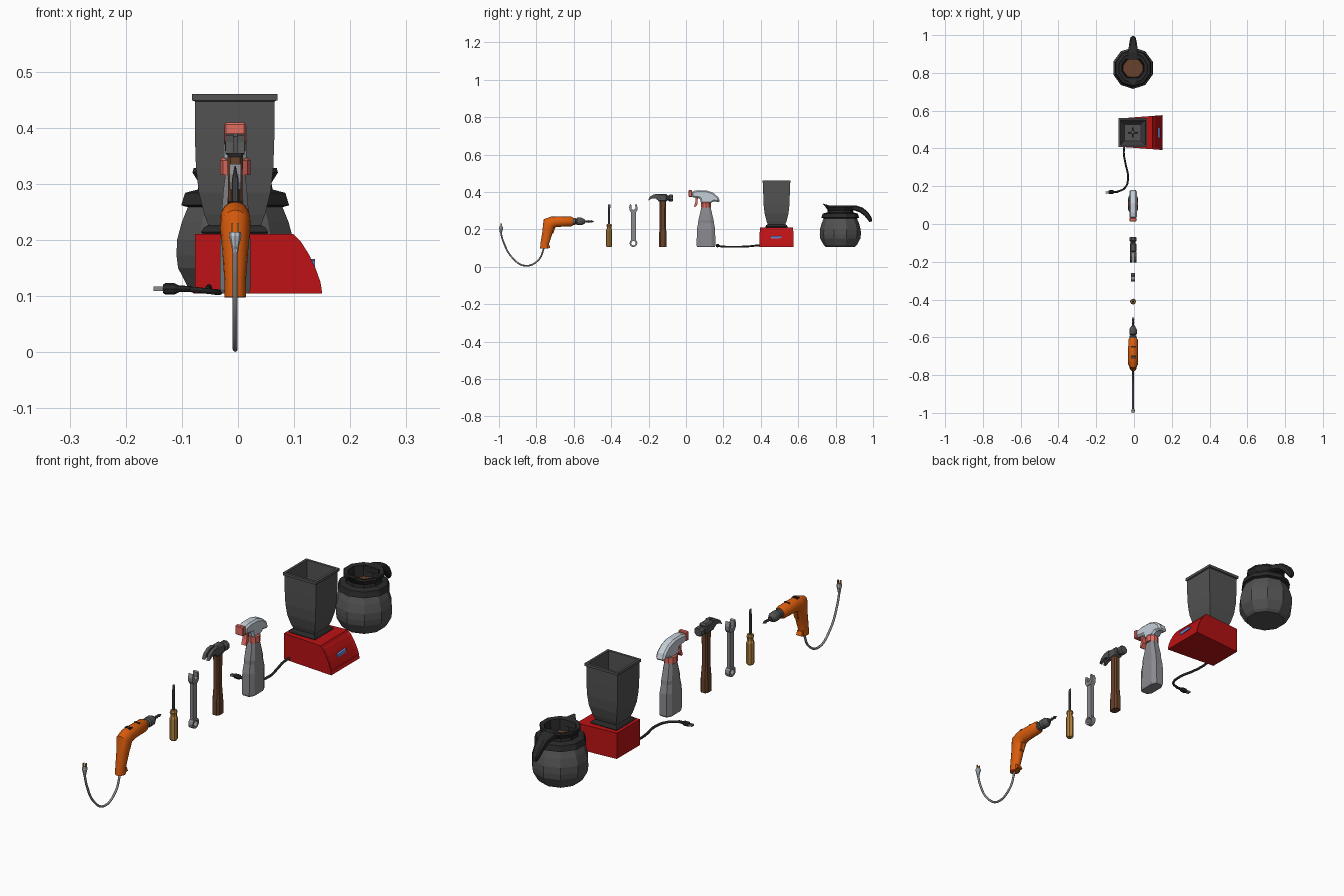
import bpy, bmesh, math
from mathutils import Vector

if "Cube" in bpy.data.objects:
    bpy.data.objects.remove(bpy.data.objects["Cube"])

X = -0.005  # shared centre line of the row of tools


def mat(name, r, g, b):
    m = bpy.data.materials.new(name)
    m.diffuse_color = (r, g, b, 1)
    m.use_nodes = True
    m.node_tree.nodes["Principled BSDF"].inputs["Base Color"].default_value = m.diffuse_color
    return m


ORANGE = mat("orange", 0.72, 0.11, 0.004)
GOLD = mat("gold", 0.46, 0.23, 0.05)
GREY = mat("grey", 0.26, 0.26, 0.28)
BROWN = mat("brown", 0.14, 0.055, 0.025)
CHARCOAL = mat("charcoal", 0.085, 0.085, 0.085)
BLACK = mat("black", 0.022, 0.022, 0.022)
RED = mat("red", 0.5, 0.006, 0.007)
PALE = mat("pale_grey", 0.56, 0.62, 0.68)
PINK = mat("coral", 0.75, 0.15, 0.12)
BLUE = mat("blue", 0.15, 0.25, 0.65)


def finish(bm, name, material, smooth=False, bevel=0):
    bmesh.ops.recalc_face_normals(bm, faces=bm.faces)
    me = bpy.data.meshes.new(name)
    bm.to_mesh(me)
    bm.free()
    ob = bpy.data.objects.new(name, me)
    bpy.context.collection.objects.link(ob)
    me.materials.append(material)
    if bevel:
        b = ob.modifiers.new("bevel", 'BEVEL')
        b.width, b.segments, b.limit_method = bevel, 1, 'ANGLE'
    if smooth:
        bpy.ops.object.select_all(action='DESELECT')
        ob.select_set(True)
        bpy.context.view_layer.objects.active = ob
        bpy.ops.object.shade_smooth_by_angle(angle=math.radians(40))
    return ob


def skin(rings, name, material, smooth=False, closed=False):
    """Bridge equal-length rings of points and cap the ends."""
    bm = bmesh.new()
    vs = [[bm.verts.new(p) for p in r] for r in rings]
    n = len(vs[0])
    pairs = list(zip(vs, vs[1:])) + ([(vs[-1], vs[0])] if closed else [])
    for a, b in pairs:
        for i in range(n):
            j = (i + 1) % n
            bm.faces.new((a[i], a[j], b[j], b[i]))
    if not closed:
        bm.faces.new(vs[0])
        bm.faces.new(vs[-1])
    return finish(bm, name, material, smooth)


def circle(n, turn=0.0):
    return [(math.cos(math.tau * (i + turn) / n), math.sin(math.tau * (i + turn) / n)) for i in range(n)]


CHAMFER = [(1, .6), (.6, 1), (-.6, 1), (-1, .6), (-1, -.6), (-.6, -1), (.6, -1), (1, -.6)]


def loft(name, rings, material, section, smooth=False, x=X):
    """Rings (y, z, angle, half x, half v); v lies in the yz plane at the angle."""
    out = []
    for y, z, a, hx, hv in rings:
        c, s = math.cos(math.radians(a)), math.sin(math.radians(a))
        out.append([(x + u * hx, y + v * hv * c, z + v * hv * s) for u, v in section])
    return skin(out, name, material, smooth)


def lathe(name, profile, n, at, material, axis='z', turn=0.0, smooth=False, closed=False, flute=1.0):
    """Profile of (radius, height) turned about an axis through the point."""
    out = []
    for r, h in profile:
        ring = []
        for i, (c, s) in enumerate(circle(n, turn)):
            k = r * (flute if i % 2 else 1)
            p = {'z': (c * k, s * k, h), 'y': (c * k, h, s * k), 'x': (h, c * k, s * k)}[axis]
            ring.append(Vector(at) + Vector(p))
        out.append(ring)
    return skin(out, name, material, smooth, closed)


def prism(name, pts, x0, x1, material, bevel=0):
    """Outline in yz extruded along x."""
    bm = bmesh.new()
    a, b = ([bm.verts.new((X + x, y, z)) for y, z in pts] for x in (x0, x1))
    bm.faces.new(a)
    bm.faces.new(b)
    for i in range(len(a)):
        j = (i + 1) % len(a)
        bm.faces.new((a[i], a[j], b[j], b[i]))
    return finish(bm, name, material, bevel=bevel)


def box(name, lo, hi, material, bevel=0):
    pts = [(lo[1], lo[2]), (hi[1], lo[2]), (hi[1], hi[2]), (lo[1], hi[2])]
    return prism(name, pts, lo[0], hi[0], material, bevel)


def cable(name, pts, r, material):
    cu = bpy.data.curves.new(name, 'CURVE')
    cu.dimensions, cu.bevel_depth, cu.bevel_resolution, cu.resolution_u = '3D', r, 2, 8
    sp = cu.splines.new('BEZIER')
    sp.bezier_points.add(len(pts) - 1)
    for b, p in zip(sp.bezier_points, pts):
        b.co = p
        b.handle_left_type = b.handle_right_type = 'AUTO'
    ob = bpy.data.objects.new(name, cu)
    bpy.context.collection.objects.link(ob)
    cu.materials.append(material)
    bpy.ops.object.select_all(action='DESELECT')
    ob.select_set(True)
    bpy.context.view_layer.objects.active = ob
    bpy.ops.object.convert(target='MESH')


# --- Power drill ---
loft("drill_body", [(-.603, .242, 90, .019, .020), (-.612, .242, 90, .025, .026), (-.69, .241, 90, .026, .028),
                    (-.715, .237, 105, .027, .032), (-.735, .222, 130, .027, .041), (-.742, .18, 165, .023, .027),
                    (-.755, .125, 175, .019, .023), (-.757, .098, 178, .019, .023)], ORANGE, circle(16), True)
prism("drill_trigger", [(-.718, .205), (-.700, .208), (-.708, .18), (-.722, .172)], -.008, .008, ORANGE)
prism("drill_handle_toe", [(-.745, .098), (-.725, .102), (-.732, .118), (-.745, .125)], -.012, .012, ORANGE)
for y in (-.65, -.70, -.71):
    box("drill_vent", (-.012, y - .003, .262), (.012, y + .003, .2695), BLACK)
lathe("drill_chuck", [(.018, -.606), (.018, -.592), (.013, -.588), (.020, -.582), (.020, -.558), (.010, -.54)],
      12, (X, 0, .242), CHARCOAL, 'y')
lathe("drill_bit", [(.004 + .003 * (i % 2), -.545 + i * .0075) for i in range(7)] + [(.001, -.492)],
      8, (X, 0, .242), CHARCOAL, 'y')
cable("drill_cord", [(X, -.992, .19), (X, -.975, .13), (X, -.93, .05), (X, -.86, .0055), (X, -.79, .035),
                     (X, -.757, .105)], .0045, GREY)
lathe("drill_plug", [(.005, .178), (.007, .19), (.011, .207), (.010, .214)], 8, (X, -.989, 0), PALE)
for s in (-1, 1):
    box("drill_plug_prong", (s * .005 - .0015, -.993, .213), (s * .005 + .0015, -.985, .230), GOLD)

# --- Screwdriver ---
lathe("screwdriver_handle", [(.012, .105), (.016, .111), (.016, .195), (.012, .205), (.012, .213), (.015, .220),
                             (.012, .229)], 16, (X, -.411, 0), GOLD, flute=.88)
loft("screwdriver_shaft", [(-.411, .225, 0, .0055, .0055), (-.411, .31, 0, .0055, .0055),
                           (-.411, .322, 0, .003, .0075), (-.411, .332, 0, .0012, .006)], CHARCOAL, circle(8))

# --- Wrench ---
WY = -.281
prism("wrench_shaft", [(WY - .013, .142), (WY + .013, .142), (WY + .013, .30), (WY - .013, .30)], -.007, .007, GREY)
lathe("wrench_ring", [(.021, -.010), (.021, .010), (.012, .010), (.012, -.010)], 12, (X, WY, .126), GREY, 'x',
      closed=True)
jaw = [(-.013, .29), (.013, .29), (.021, .303), (.022, .318), (.016, .335), (.009, .332), (.011, .313),
       (.002, .304), (-.009, .308), (-.011, .331), (-.018, .335), (-.023, .318), (-.021, .303)]
prism("wrench_jaw", [(WY + y, z) for y, z in jaw], -.010, .010, GREY)

# --- Claw hammer ---
HY = -.124
loft("hammer_handle", [(HY, .105, 0, .016, .021), (HY, .16, 0, .016, .021), (HY, .21, 0, .013, .017),
                       (HY, .30, 0, .013, .017), (HY, .355, 0, .014, .018)], BROWN, CHAMFER)
box("hammer_head", (-.017, -.15, .348), (.017, -.10, .390), CHARCOAL, .006)
lathe("hammer_face", [(.014, -.103), (.014, -.094), (.020, -.088), (.020, -.074), (.017, -.070)], 8,
      (X, 0, .367), CHARCOAL, 'y', .5)
claw = [(-.145, .390), (-.172, .387), (-.192, .375), (-.204, .354), (-.182, .365), (-.165, .366), (-.145, .352)]
for s in (-1, 1):
    prism("hammer_claw", claw, s * .003, s * .017, CHARCOAL)

# --- Spray bottle ---
loft("bottle_body", [(.107, .105, 0, .024, .047), (.107, .112, 0, .027, .050), (.107, .20, 0, .027, .049),
                     (.107, .235, 0, .023, .042), (.107, .25, 0, .024, .041), (.107, .29, 0, .021, .031),
                     (.107, .322, 0, .017, .024)], GREY, CHAMFER)
lathe("bottle_collar", [(.027, .316), (.027, .342), (.022, .347)], 10, (X, .107, 0), PINK)
prism("spray_head", [(.030, .372), (.030, .403), (.06, .409), (.11, .408), (.145, .396), (.172, .373),
                     (.183, .345), (.145, .350), (.135, .340), (.08, .340), (.074, .366)], -.020, .020, PALE, .007)
box("spray_nozzle", (-.019, .014, .372), (.019, .032, .409), PINK, .003)
prism("spray_trigger", [(.052, .374), (.068, .374), (.060, .352), (.062, .335), (.050, .318), (.042, .322),
                        (.050, .345)], -.010, .010, PINK)

# --- Blender: tapered base with a curved, inset control panel ---
BY = .484
curve = [(.15, .105), (.147, .125), (.138, .15), (.126, .175), (.112, .197), (.098, .211)]
prof = [(-.077, .105)] + curve + [(-.077, .211)]
bm = bmesh.new()
sides = [[bm.verts.new((x, BY + s * (.075 + .075 * (x + .077)), z)) for x, z in prof] for s in (-1, 1)]
for v in sides:
    bm.faces.new(v)
panel = []
for i in range(len(prof)):
    j = (i + 1) % len(prof)
    f = bm.faces.new((sides[0][i], sides[0][j], sides[1][j], sides[1][i]))
    if 1 <= i <= 5:
        panel.append(f)
bmesh.ops.recalc_face_normals(bm, faces=bm.faces)
bmesh.ops.inset_region(bm, faces=panel, thickness=.014, depth=-.003)
finish(bm, "blender_base", RED)
prism("blender_button", [(.455, .150), (.51, .153), (.51, .166), (.455, .163)], .132, .142, BLUE)

Q = math.sqrt(2)
lathe("blender_collar", [(.056 * Q, .209), (.060 * Q, .214), (.055 * Q, .222), (.048 * Q, .226)], 4,
      (-.006, BY, 0), BLACK, turn=.5)
jar = [(.046, .224), (.054, .245), (.064, .285), (.069, .33), (.071, .39), (.071, .447), (.076, .449),
       (.076, .460), (.066, .460), (.065, .39), (.062, .33), (.048, .245), (.044, .236)]
lathe("blender_jar", [(r * Q, z) for r, z in jar], 4, (-.006, BY, 0), CHARCOAL, turn=.5)
lathe("blade_hub", [(.010, .235), (.010, .25), (.005, .254)], 8, (-.006, BY, 0), GREY)
box("blade_across", (-.028, BY - .004, .247), (.026, BY + .004, .250), BLACK)
box("blade_along", (-.005, BY - .027, .244), (.003, BY + .027, .247), BLACK)

# Blender cord and plug
cable("blender_cord", [(-.05, .42, .117), (-.054, .375, .113), (-.045, .32, .108), (-.032, .25, .107),
                       (-.045, .195, .108), (-.085, .172, .112), (-.112, .168, .113)], .005, BLACK)
lathe("blender_plug", [(.005, -.085), (.006, -.105), (.010, -.113), (.010, -.130), (.007, -.134)], 8,
      (0, .169, .113), BLACK, 'x')
for s in (-1, 1):
    box("blender_plug_prong", (-.146, .169 + s * .005 - .0015, .109), (-.127, .169 + s * .005 + .0015, .117), GREY)

# --- Coffee pot ---
PY = .825
lathe("pot_body", [(.078, .105), (.088, .115), (.107, .150), (.110, .172), (.109, .200), (.100, .232),
                   (.086, .265)], 10, (X, PY, 0), CHARCOAL, turn=.5 + 2)
lathe("pot_neck", [(.084, .257), (.101, .262), (.094, .284), (.070, .290), (.068, .302), (.080, .320),
                   (.078, .328), (.062, .324), (.055, .278)], 10, (X, PY, 0), BLACK, turn=.5 + 2)
lathe("coffee", [(.054, .276), (.052, .282)], 10, (X, PY, 0), BROWN, turn=.5 + 2)
loft("pot_spout", [(.775, .313, 100, .036, .012), (.755, .322, 105, .022, .010), (.733, .335, 110, .004, .003)],
     BLACK, CHAMFER)
loft("pot_handle", [(.872, .314, 90, .034, .012), (.905, .314, 80, .028, .014), (.938, .303, 60, .022, .015),
                    (.965, .281, 45, .018, .014), (.982, .257, 30, .013, .012), (.988, .241, 15, .007, .008)],
     BLACK, CHAMFER)
